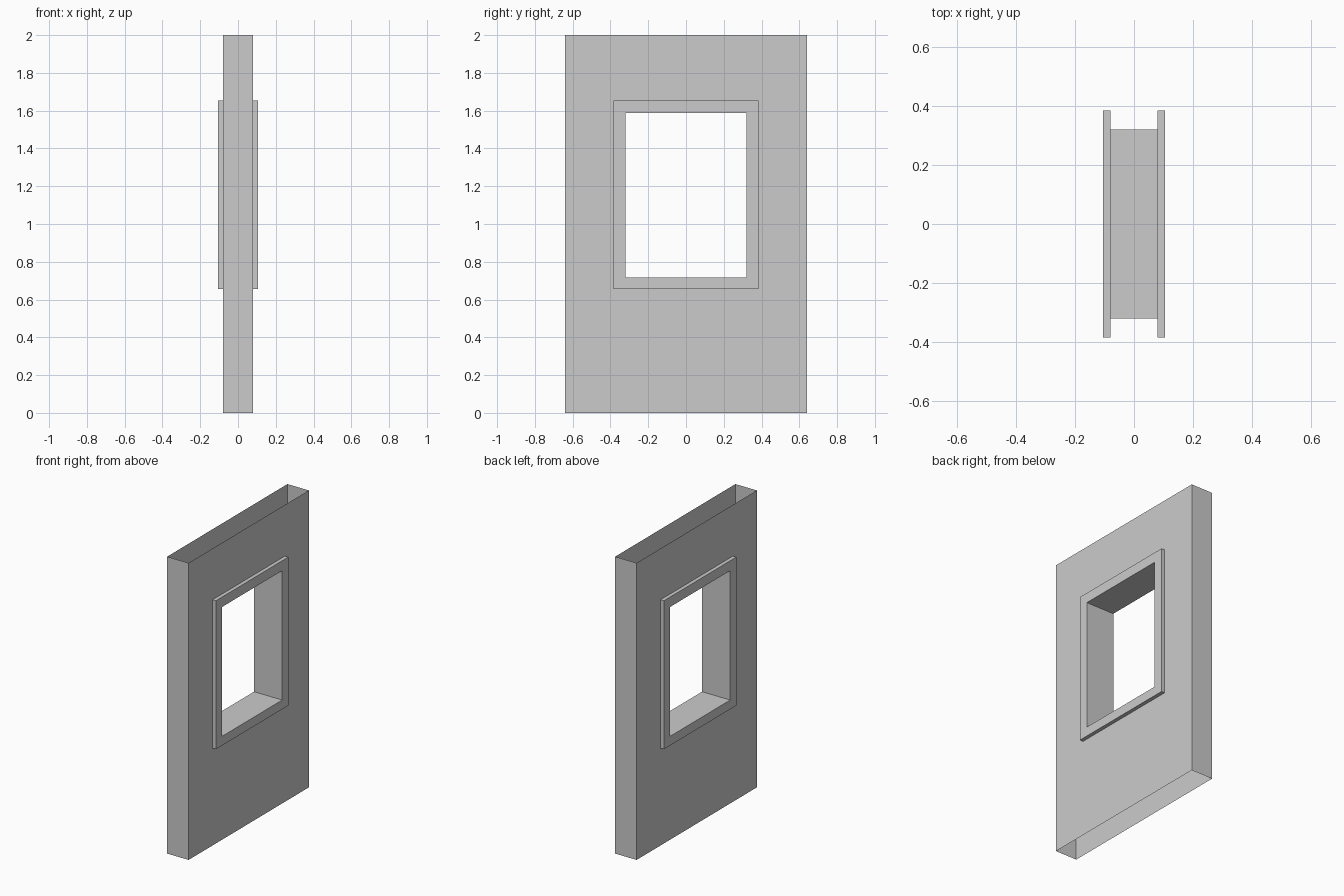
import bpy

if "Cube" in bpy.data.objects:
    bpy.data.objects.remove(bpy.data.objects["Cube"])

# Half thicknesses of the wall and of the raised trim
WALL_X, TRIM_X = 0.08, 0.105

# Rectangles in the YZ plane: half width, bottom, top
WALL = (0.64, 0.0, 2.0)
TRIM = (0.385, 0.655, 1.655)
HOLE = (0.32, 0.717, 1.588)


def loop(rect, x):
    w, z0, z1 = rect
    return [(x, -w, z0), (x, w, z0), (x, w, z1), (x, -w, z1)]


def bridged(name, loops, skip=()):
    """Join successive rectangular loops with quads; skip holds (step, side) gaps."""
    verts = [v for lp in loops for v in lp]
    faces = []
    for s in range(len(loops) - 1):
        for i in range(4):
            if (s, i) not in skip:
                j = (i + 1) % 4
                faces.append((s * 4 + i, s * 4 + 4 + i, s * 4 + 4 + j, s * 4 + j))
    mesh = bpy.data.meshes.new(name)
    mesh.from_pydata(verts, [], faces)
    mesh.update()
    obj = bpy.data.objects.new(name, mesh)
    bpy.context.collection.objects.link(obj)
    return obj


# Hollow wall: two sheets and two end faces, open at the top and bottom
bridged("wall_panel",
        [loop(TRIM, -WALL_X), loop(WALL, -WALL_X), loop(WALL, WALL_X), loop(TRIM, WALL_X)],
        skip={(1, 0), (1, 2)})

# Raised trim on both sides, joined by the lining through the opening
bridged("window_frame",
        [loop(TRIM, WALL_X), loop(TRIM, TRIM_X), loop(HOLE, TRIM_X),
         loop(HOLE, -TRIM_X), loop(TRIM, -TRIM_X), loop(TRIM, -WALL_X)])
